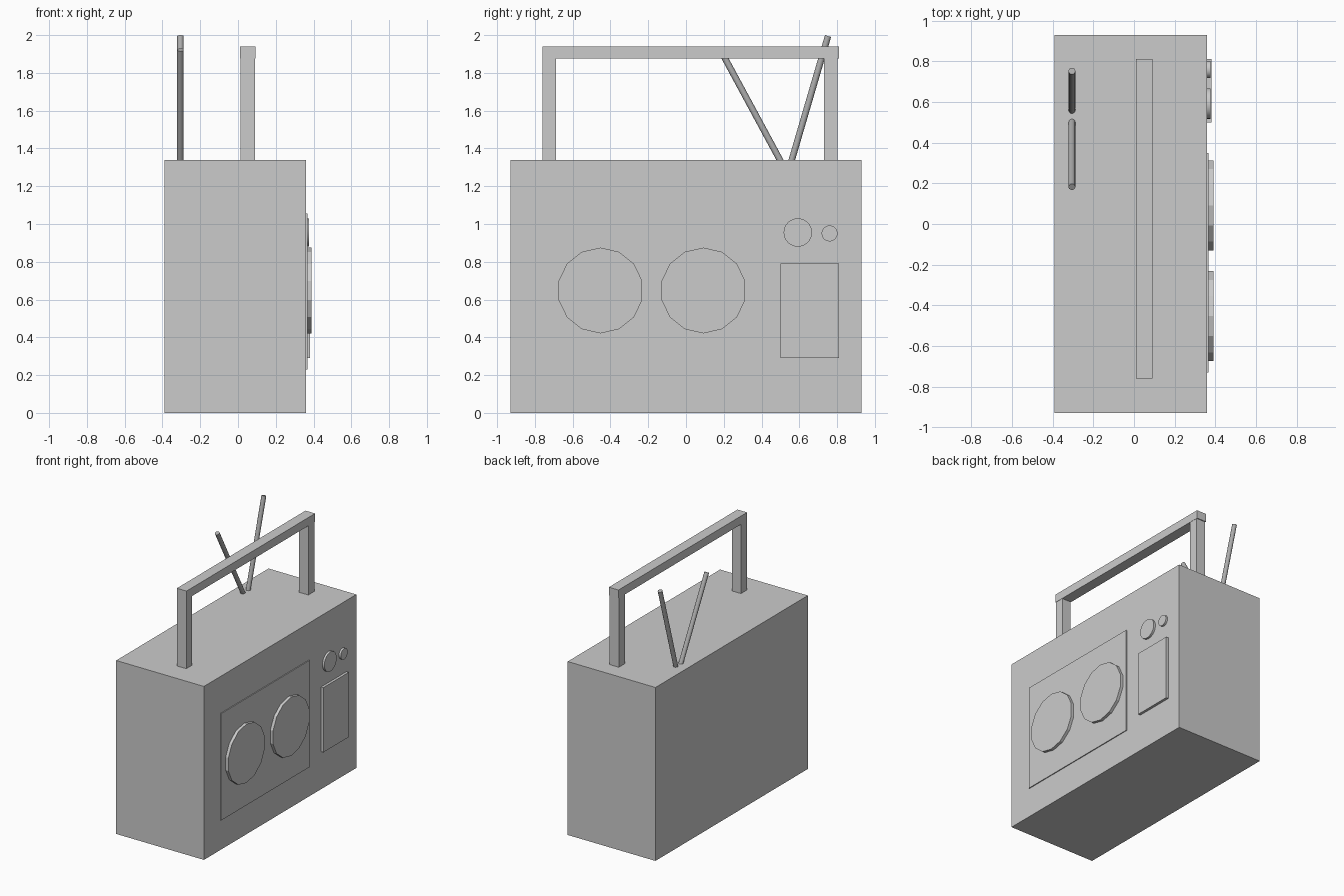
import bpy, math
from mathutils import Vector

if "Cube" in bpy.data.objects:
    bpy.data.objects.remove(bpy.data.objects["Cube"])


def grey(name, v):
    m = bpy.data.materials.new(name)
    m.diffuse_color = (v, v, v, 1)
    m.use_nodes = True
    m.node_tree.nodes["Principled BSDF"].inputs["Base Color"].default_value = m.diffuse_color
    return m


dark = grey("dark_grey", 0.55)
light = grey("light_grey", 0.92)
metal = grey("metal_grey", 0.42)


def box(name, x, y, z, mat=None):
    """Box from (min, max) ranges on each axis."""
    bpy.ops.mesh.primitive_cube_add(size=1, location=[sum(r) / 2 for r in (x, y, z)])
    o = bpy.context.object
    o.name = name
    o.scale = [r[1] - r[0] for r in (x, y, z)]
    bpy.ops.object.transform_apply(location=False, rotation=False, scale=True)
    if mat:
        o.data.materials.append(mat)
    return o


def rod(name, a, b, radius, sides, mat, smooth=True):
    """Cylinder running from point a to point b."""
    a, b = Vector(a), Vector(b)
    d = b - a
    # azimuth/polar rotation keeps a corner of the polygon pointing up on x-facing discs
    rot = (0, math.acos(d.z / d.length), math.atan2(d.y, d.x))
    bpy.ops.mesh.primitive_cylinder_add(vertices=sides, radius=radius, depth=d.length,
                                        location=(a + b) / 2, rotation=rot)
    o = bpy.context.object
    o.name = name
    o.data.materials.append(mat)
    if smooth:
        bpy.ops.object.shade_smooth_by_angle(angle=math.radians(40))
    return o


def disc(name, y, z, radius, front, sides, smooth):
    """Round plate on the +x face; turned so a corner points straight up."""
    o = rod(name, (0.35, y, z), (front, y, z), radius, sides, light, smooth)
    bpy.context.view_layer.update()
    top = max((o.matrix_world @ v.co).z for v in o.data.vertices)
    if top < z + radius - 1e-4:
        o.rotation_euler.rotate_axis('Z', math.pi / 2)
    return o


# Cabinet
box("cabinet", (-0.39, 0.36), (-0.93, 0.93), (0, 1.34))

# Raised panels on the +x face
box("speaker_panel", (0.35, 0.367), (-0.73, 0.35), (0.23, 1.055), dark)
box("tuner_panel", (0.35, 0.38), (0.50, 0.81), (0.29, 0.79), dark)

# Speakers and knobs
for i, y in enumerate((-0.453, 0.092)):
    disc(f"speaker_{i + 1}", y, 0.648, 0.227, 0.39, 14, False)
disc("large_knob", 0.592, 0.955, 0.075, 0.376, 32, True)
disc("small_knob", 0.76, 0.95, 0.042, 0.376, 32, True)

# Carrying handle
for name, y in (("handle_post_left", (-0.76, -0.688)), ("handle_post_right", (0.73, 0.803))):
    box(name, (0.012, 0.09), y, (1.33, 1.876))
box("handle_bar", (0.01, 0.092), (-0.76, 0.81), (1.876, 1.94))

# V-shaped aerials
rod("aerial_left", (-0.305, 0.505, 1.325), (-0.305, 0.182, 1.922), 0.017, 12, metal)
rod("aerial_right", (-0.305, 0.556, 1.325), (-0.305, 0.752, 1.995), 0.017, 12, metal)
